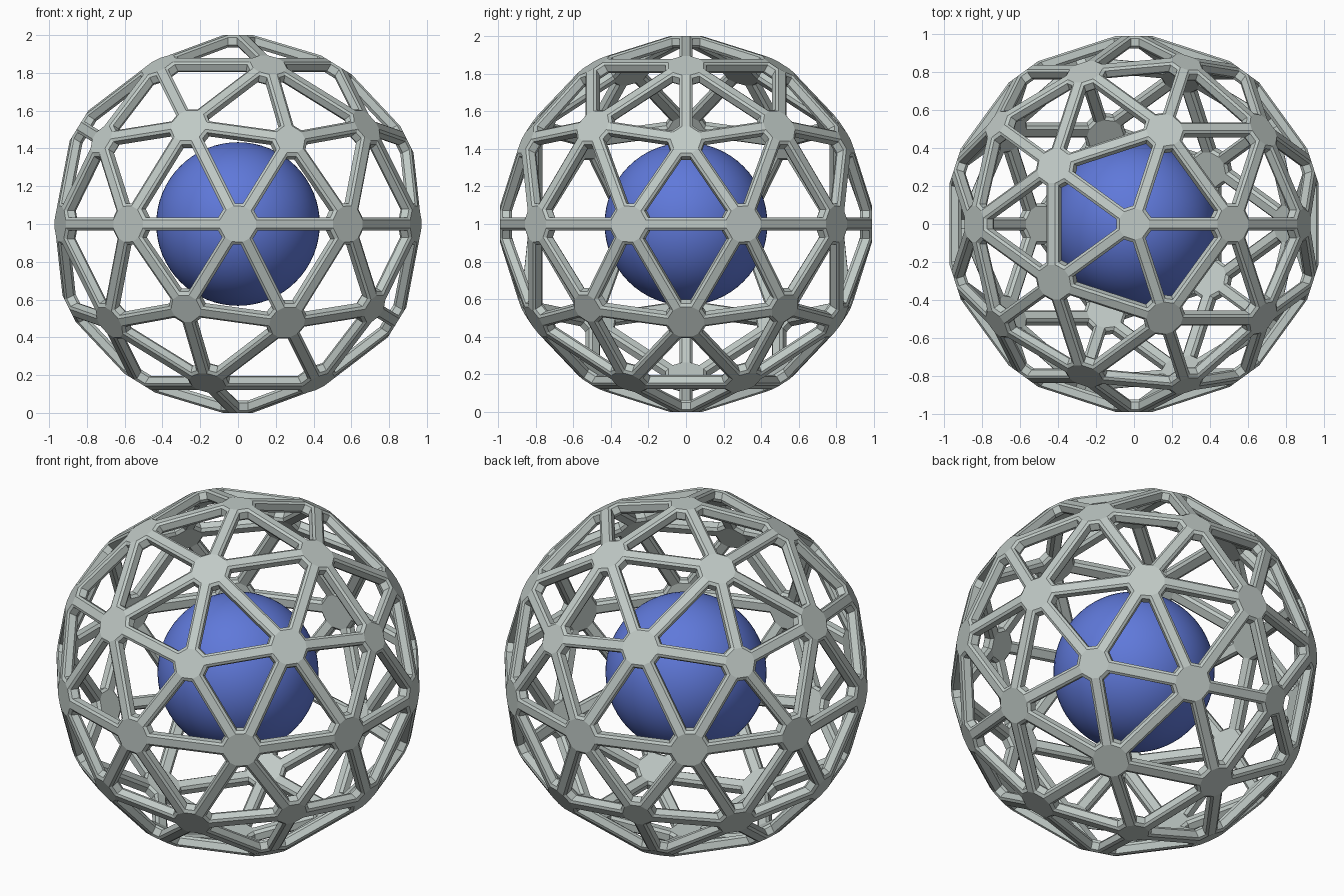
import bpy, bmesh
from mathutils import Vector

if "Cube" in bpy.data.objects:
    bpy.data.objects.remove(bpy.data.objects["Cube"])


def material(name, rgb):
    m = bpy.data.materials.new(name)
    m.diffuse_color = (*rgb, 1.0)
    m.use_nodes = True
    m.node_tree.nodes["Principled BSDF"].inputs["Base Color"].default_value = m.diffuse_color
    return m


grey = material("pale_grey_green", (0.53, 0.59, 0.565))
blue = material("royal_blue", (0.115, 0.19, 0.70))
CENTRE = Vector((0, 0, 1))

# Layout of the cage: a once-divided icosahedron
ico = bmesh.new()
bmesh.ops.create_icosphere(ico, subdivisions=2, radius=1.0)

# Layers from outside to inside: depth, strut half width,
# plate reach along struts at six-way and five-way joints
LAYERS = [
    (0.000, 0.022, 0.096, 0.080),
    (0.013, 0.035, 0.105, 0.090),
    (0.052, 0.035, 0.105, 0.090),
    (0.065, 0.022, 0.096, 0.080),
]
cage = bmesh.new()
cache = {}


def corner(layer, a, b, c):
    """Point at joint a, on the strut towards b, on the side facing c."""
    key = (layer, a.index, b.index, c.index)
    if key not in cache:
        depth, half, reach6, reach5 = LAYERS[layer]
        five = len(a.link_edges) == 5
        n = a.co.normalized()
        t = (b.co - n * b.co.dot(n)).normalized()
        s = n.cross(t)
        if s.dot(c.co) < 0:
            s = -s
        p = n * ((1.0 if five else 0.99) - depth)
        p += t * (reach5 if five else reach6) + s * half
        cache[key] = cage.verts.new(p + CENTRE)
    return cache[key]


def hole_loop(layer, face):
    a, b, c = face.verts
    pts = []
    for u, v, w in ((a, b, c), (b, c, a), (c, a, b)):
        pts += [corner(layer, u, v, w), corner(layer, v, u, w)]
    return pts


ico.verts.index_update()

# Walls and chamfers around every triangular opening
for f in ico.faces:
    loops = [hole_loop(i, f) for i in range(4)]
    for p, q in zip(loops, loops[1:]):
        for i in range(6):
            j = (i + 1) % 6
            cage.faces.new((p[i], p[j], q[j], q[i]))

for layer in (0, 3):
    # Flat faces of the struts
    for e in ico.edges:
        a, b = e.verts
        c, d = [next(v for v in f.verts if v not in e.verts) for f in e.link_faces]
        cage.faces.new((corner(layer, a, b, c), corner(layer, b, a, c),
                        corner(layer, b, a, d), corner(layer, a, b, d)))
    # Flat plates at the joints, walking round the neighbouring triangles
    for v in ico.verts:
        ring, start = [], v.link_loops[0]
        loop = start
        while True:
            b = loop.link_loop_next.vert
            c = loop.link_loop_prev.vert
            ring += [corner(layer, v, b, c), corner(layer, v, c, b)]
            loop = loop.link_loop_prev.link_loop_radial_next
            if loop == start:
                break
        cage.faces.new(ring)

bmesh.ops.recalc_face_normals(cage, faces=cage.faces)
mesh = bpy.data.meshes.new("lattice_cage")
cage.to_mesh(mesh)
cage.free()
ico.free()
mesh.materials.append(grey)
bpy.context.collection.objects.link(bpy.data.objects.new("lattice_cage", mesh))

# Smooth ball floating in the middle
bpy.ops.mesh.primitive_uv_sphere_add(segments=64, ring_count=32, radius=0.433,
                                     location=CENTRE)
ball = bpy.context.object
ball.name = "inner_ball"
ball.data.materials.append(blue)
bpy.ops.object.shade_smooth()
